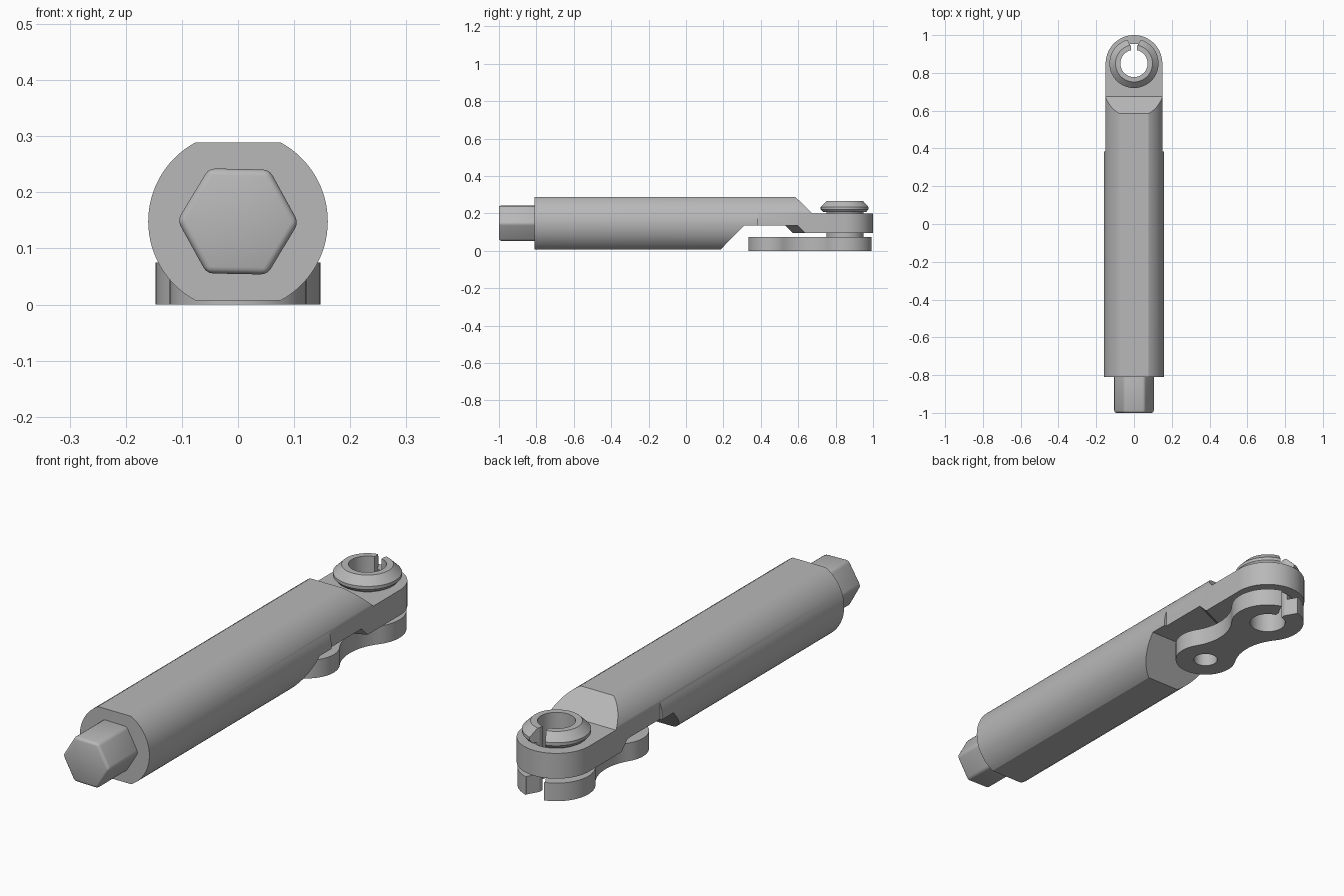
import bpy, bmesh
from math import sin, cos, pi, radians, asin, atan2, sqrt

cube = bpy.data.objects.get("Cube")
if cube:
    bpy.data.objects.remove(cube, do_unlink=True)

steel = bpy.data.materials.new("steel grey")
steel.use_nodes = True
GREY = (0.48, 0.48, 0.48, 1)
steel.diffuse_color = GREY
steel.node_tree.nodes["Principled BSDF"].inputs["Base Color"].default_value = GREY

AXIS_Z = 0.148      # height of the shaft axis
PIVOT_Y = 0.85      # centre of the pivot
BORE = 0.072        # radius of the pivot hole


def arc(cx, cy, r, a0, a1, n):
    return [(cx + r * cos(a0 + (a1 - a0) * i / n),
             cy + r * sin(a0 + (a1 - a0) * i / n)) for i in range(n + 1)]


def loft(name, rings, closed=False):
    """Skin equal-length rings of 3D points; cap the ends unless closed."""
    bm = bmesh.new()
    vs = [[bm.verts.new(p) for p in ring] for ring in rings]
    n = len(rings[0])
    pairs = list(zip(vs, vs[1:]))
    if closed:
        pairs.append((vs[-1], vs[0]))
    else:
        bm.faces.new(vs[0])
        bm.faces.new(vs[-1])
    for a, b in pairs:
        for i in range(n):
            j = (i + 1) % n
            bm.faces.new((a[i], a[j], b[j], b[i]))
    bmesh.ops.recalc_face_normals(bm, faces=bm.faces)
    me = bpy.data.meshes.new(name)
    bm.to_mesh(me)
    bm.free()
    me.materials.append(steel)
    ob = bpy.data.objects.new(name, me)
    bpy.context.collection.objects.link(ob)
    return ob


def slab(name, outline, z0, z1):
    return loft(name, [[(x, y, z) for x, y in outline] for z in (z0, z1)])


def activate(ob):
    bpy.ops.object.select_all(action="DESELECT")
    ob.select_set(True)
    bpy.context.view_layer.objects.active = ob


def cut(ob, cutter, op="DIFFERENCE"):
    """Apply a boolean and discard the cutter."""
    mod = ob.modifiers.new("cut", "BOOLEAN")
    mod.operation, mod.solver, mod.object = op, "EXACT", cutter
    activate(ob)
    bpy.ops.object.modifier_apply(modifier=mod.name)
    bpy.data.objects.remove(cutter, do_unlink=True)


def smooth(ob):
    activate(ob)
    bpy.ops.object.shade_smooth_by_angle(angle=radians(30))


def hole(ob, y, r):
    cut(ob, slab("hole_cutter", arc(0, y, r, 0, 2 * pi, 64)[:-1], -0.1, 0.5))


def slot(ob):
    """Flared slit from the pivot bore out to the rear."""
    right = [(0.016, PIVOT_Y), (0.016, 0.94), (0.042, 0.985), (0.042, 1.1)]
    cut(ob, slab("slot_cutter", right + [(-x, y) for x, y in right[::-1]], -0.1, 0.5))


# Shaft: round bar with flats on top and bottom
flat = asin(0.141 / 0.16)
section = arc(0, AXIS_Z, 0.16, -flat, flat, 32)
section += arc(0, AXIS_Z, 0.16, pi - flat, pi + flat, 32)
shaft = loft("shaft", [[(x, y, z) for x, z in section] for y in (-0.81, 1.05)])

# Narrowed sides and rounded eye end
plan = [(-0.3, -1), (0.3, -1), (0.3, 0.385), (0.15, 0.385)]
plan += arc(0, PIVOT_Y, 0.15, 0, pi, 40) + [(-0.15, 0.385), (-0.3, 0.385)]
cut(shaft, slab("plan_cutter", plan, -0.2, 0.6), "INTERSECT")

# Underside relief, with a swept-back step in front of the eye
relief = [(0.08, -0.1), (0.31, 0.135), (0.53, 0.135), (0.57, 0.095),
          (1.1, 0.095), (1.1, -0.1)]
cut(shaft, loft("relief_cutter", [
    [(x, y + (abs(x) * 0.45 if i in (2, 3) else 0), z)
     for i, (y, z) in enumerate(relief)] for x in (-0.2, 0, 0.2)]))

# Sloped shoulder down to the top of the eye
shoulder = [(0.368, 0.5), (0.675, 0.2), (1.1, 0.2), (1.1, 0.5)]
cut(shaft, loft("shoulder_cutter", [[(x, y, z) for y, z in shoulder] for x in (-0.2, 0.2)]))
hole(shaft, PIVOT_Y, 0.104)
smooth(shaft)

# Hexagonal drive stub
hexagon = [(0.108 * cos(k * pi / 3 - 0.02), AXIS_Z + 0.108 * sin(k * pi / 3 - 0.02))
           for k in range(6)]
stub = loft("hex_stub", [[(x, y, z) for x, z in hexagon] for y in (-1, -0.79)])
bevel = stub.modifiers.new("rounded edges", "BEVEL")
bevel.width, bevel.segments = 0.012, 3
activate(stub)
bpy.ops.object.modifier_apply(modifier=bevel.name)
smooth(stub)

# Link plate: two round ends blended by concave sides
BIG, SMALL, FILLET, SMALL_Y = 0.147, 0.122, 0.21, 0.455
gap = PIVOT_Y - SMALL_Y
t = ((BIG + FILLET) ** 2 - (SMALL + FILLET) ** 2 + gap ** 2) / (2 * gap)
fx, fy = sqrt((BIG + FILLET) ** 2 - t ** 2), PIVOT_Y - t
a_small = atan2(fy - SMALL_Y, fx)
a_big = atan2(fy - PIVOT_Y, fx)
side = arc(0, SMALL_Y, SMALL, -pi / 2, a_small, 20)
side += arc(fx, fy, FILLET, pi + a_small, pi + a_big, 16)[1:]
side += arc(0, PIVOT_Y, BIG, a_big, pi / 2, 28)[1:]
link = slab("link_plate", side + [(-x, y) for x, y in side[-2:0:-1]], 0, 0.075)
hole(link, SMALL_Y, 0.048)
hole(link, PIVOT_Y, BORE)
slot(link)
smooth(link)

# Split pivot sleeve with a chamfered retaining collar
profile = [(BORE, 0.075), (0.1, 0.075), (0.1, 0.208), (0.118, 0.208), (0.13, 0.222),
           (0.13, 0.235), (0.098, 0.267), (BORE, 0.267)]
turns = [2 * pi * k / 64 for k in range(64)]
pivot = loft("pivot_sleeve", [[(r * cos(a), PIVOT_Y + r * sin(a), z) for r, z in profile]
                              for a in turns], closed=True)
slot(pivot)
smooth(pivot)
